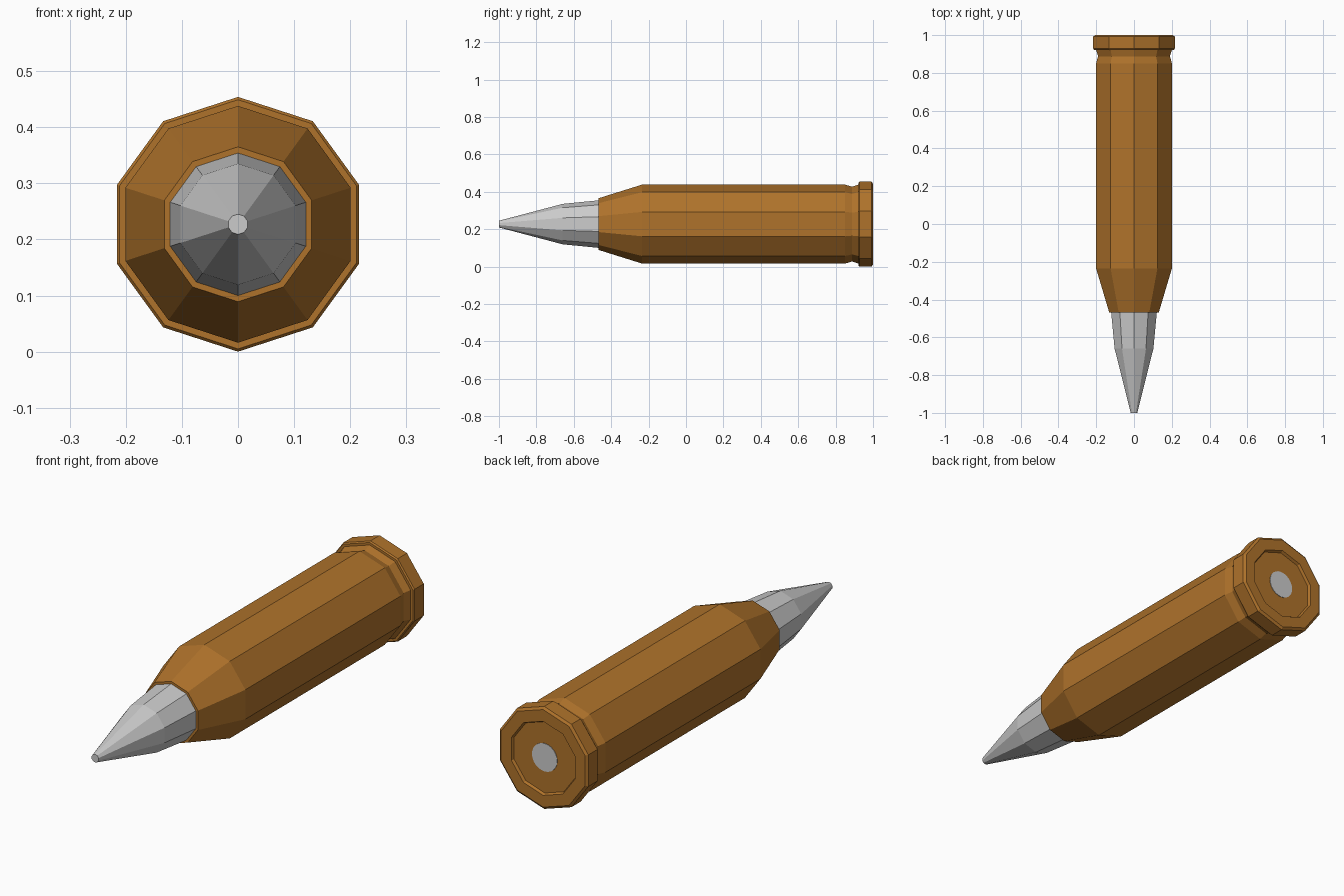
import bpy, bmesh, math

if "Cube" in bpy.data.objects:
    bpy.data.objects.remove(bpy.data.objects["Cube"])

R = 0.227           # rim radius = height of the axis above the ground


def material(name, rgb):
    m = bpy.data.materials.new(name)
    m.diffuse_color = (*rgb, 1)
    m.use_nodes = True
    m.node_tree.nodes["Principled BSDF"].inputs["Base Color"].default_value = m.diffuse_color
    return m


def lathe(name, profile, mat, sides=10):
    """Revolve (radius, y) points about the long axis, capping both ends."""
    bm = bmesh.new()
    rings = []
    for r, y in profile:
        ring = []
        for k in range(sides):
            a = math.pi / 2 + k * math.tau / sides
            ring.append(bm.verts.new((r * math.cos(a), y, R + r * math.sin(a))))
        rings.append(ring)
    for a, b in zip(rings, rings[1:]):
        for k in range(sides):
            n = (k + 1) % sides
            bm.faces.new((a[k], a[n], b[n], b[k]))
    bm.faces.new(rings[0])
    bm.faces.new(rings[-1])
    bmesh.ops.recalc_face_normals(bm, faces=bm.faces)
    me = bpy.data.meshes.new(name)
    bm.to_mesh(me)
    bm.free()
    me.materials.append(mat)
    ob = bpy.data.objects.new(name, me)
    bpy.context.collection.objects.link(ob)
    return ob


brass = material("brass brown", (0.43, 0.17, 0.024))
steel = material("steel grey", (0.6, 0.6, 0.6))

# Case: neck lip, shoulder, body, groove, bevelled rim, recessed base
lathe("case", [
    (0.122, -0.468), (0.138, -0.468), (0.211, -0.235), (0.211, 0.85),
    (0.200, 0.888), (0.211, 0.922), (0.222, 0.922), (R, 0.928), (R, 0.992),
    (0.216, 1.0), (0.164, 1.0), (0.158, 0.988)], brass)

# Pointed tip seated in the neck
lathe("pointed_tip", [
    (0.127, -0.45), (0.127, -0.468), (0.108, -0.66), (0.018, -1.0)], steel)

# Round disc in the middle of the base
lathe("base_disc", [(0.062, 0.98), (0.062, 0.99)], steel, 24)
